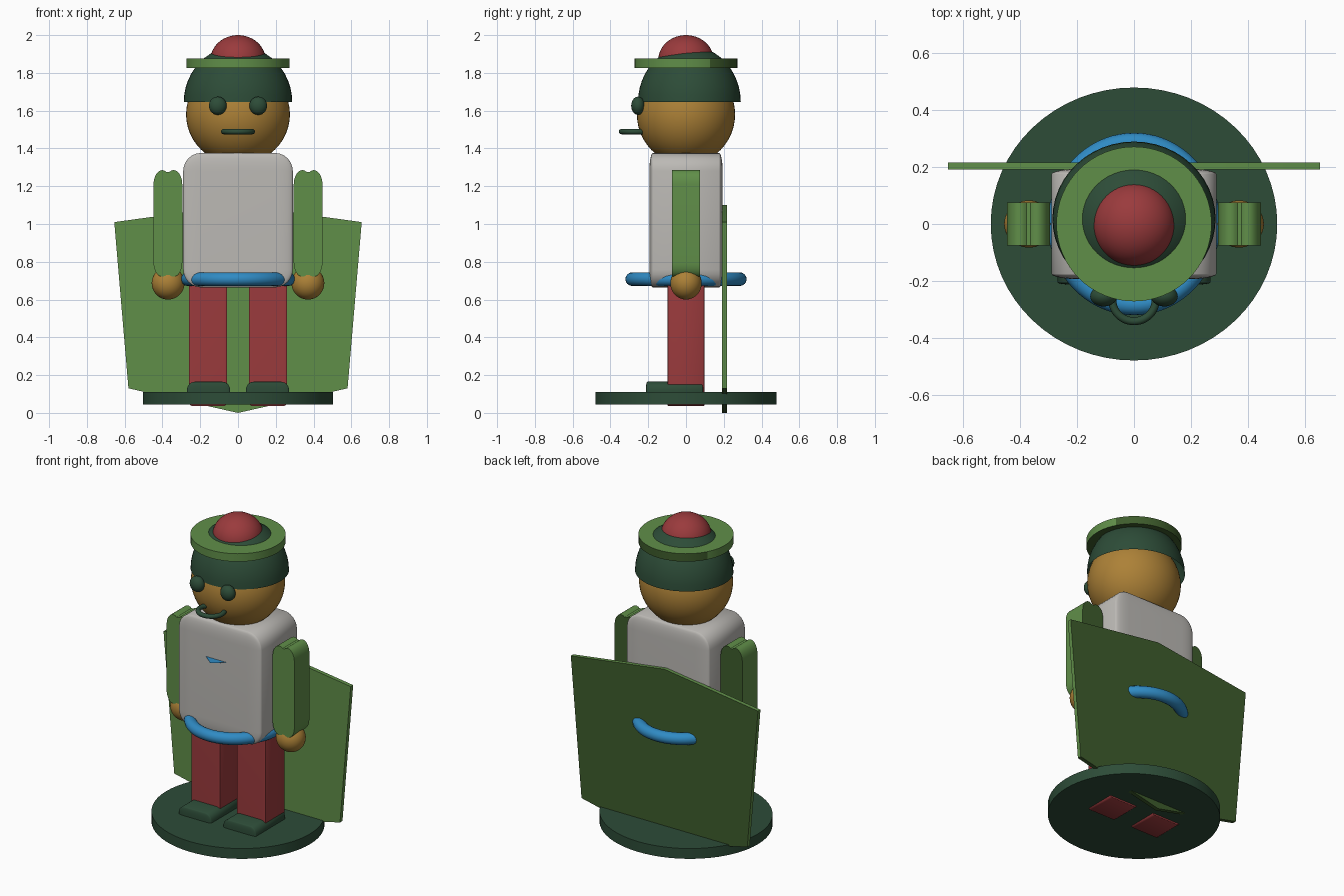
import bpy, bmesh
from math import sin, cos, radians, pi
from mathutils import Matrix, Vector

old = bpy.data.objects.get("Cube")
if old:
    bpy.data.objects.remove(old, do_unlink=True)


def material(name, rgb):
    m = bpy.data.materials.new(name)
    m.use_nodes = True
    m.diffuse_color = (*rgb, 1)
    m.node_tree.nodes["Principled BSDF"].inputs["Base Color"].default_value = (*rgb, 1)
    return m


DARK = material("dark green", (0.026, 0.072, 0.039))
GREEN = material("light green", (0.117, 0.272, 0.066))
OLIVE = material("olive green", (0.048, 0.107, 0.025))
SKIN = material("tan skin", (0.415, 0.22, 0.038))
GREY = material("warm grey", (0.5, 0.485, 0.46))
BLUE = material("blue", (0.029, 0.257, 0.55))
RED = material("red", (0.325, 0.043, 0.046))


def finish(name, bm, mat, angle=35):
    bmesh.ops.recalc_face_normals(bm, faces=bm.faces)
    me = bpy.data.meshes.new(name)
    bm.to_mesh(me)
    bm.free()
    me.materials.append(mat)
    ob = bpy.data.objects.new(name, me)
    bpy.context.collection.objects.link(ob)
    bpy.ops.object.select_all(action='DESELECT')
    ob.select_set(True)
    bpy.context.view_layer.objects.active = ob
    bpy.ops.object.shade_smooth_by_angle(angle=radians(angle))
    return ob


def olive_back(ob):
    # Darker cloth on the faces turned to the back or underneath
    ob.data.materials.append(OLIVE)
    for p in ob.data.polygons:
        if p.normal.y > 0.5 or p.normal.z < -0.9:
            p.material_index = 1


def placed(loc, scale):
    return Matrix.Translation(loc) @ Matrix.Diagonal((*scale, 1))


def ball(name, loc, radii, mat, half=False):
    bm = bmesh.new()
    bmesh.ops.create_uvsphere(bm, u_segments=48, v_segments=24, radius=1)
    if half:
        bmesh.ops.bisect_plane(bm, geom=bm.verts[:] + bm.edges[:] + bm.faces[:], dist=1e-4,
                               plane_co=(0, 0, 0), plane_no=(0, 0, 1), clear_inner=True)
    bm.transform(placed(loc, radii))
    return finish(name, bm, mat)


def disc(name, loc, radii, height, mat):
    bm = bmesh.new()
    bmesh.ops.create_cone(bm, cap_ends=True, segments=64, radius1=1, radius2=1, depth=1)
    bm.transform(placed(loc, (*radii, height)))
    return finish(name, bm, mat)


def soft_box(name, loc, size, bevel, mat, squeeze=5):
    # Bevel a box stretched in y, then squeeze it: wide rounding in xz, tight in y
    bm = bmesh.new()
    bmesh.ops.create_cube(bm, size=1)
    bm.transform(placed((0, 0, 0), (size[0], size[1] * squeeze, size[2])))
    bmesh.ops.bevel(bm, geom=bm.edges[:], offset=bevel, segments=6, profile=0.5, affect='EDGES')
    bm.transform(placed(loc, (1, 1 / squeeze, 1)))
    return finish(name, bm, mat)


def prism(name, outline, start, depth, mat):
    # Closed outline points swept along the depth vector
    bm = bmesh.new()
    face = bm.faces.new([bm.verts.new(Vector(p) + Vector(start)) for p in outline])
    ext = bmesh.ops.extrude_face_region(bm, geom=[face], use_keep_orig=True)
    moved = [g for g in ext["geom"] if isinstance(g, bmesh.types.BMVert)]
    bmesh.ops.translate(bm, verts=moved, vec=depth)
    return finish(name, bm, mat)


def ring(name, loc, radii, tube, mat, around=72, across=16):
    bm = bmesh.new()
    rows = []
    for i in range(around):
        a = 2 * pi * i / around
        row = []
        for j in range(across):
            b = 2 * pi * j / across
            row.append(bm.verts.new((loc[0] + (radii[0] + tube * cos(b)) * cos(a),
                                     loc[1] + (radii[1] + tube * cos(b)) * sin(a),
                                     loc[2] + tube * sin(b))))
        rows.append(row)
    for i in range(around):
        p, q = rows[i], rows[(i + 1) % around]
        for j in range(across):
            k = (j + 1) % across
            bm.faces.new((p[j], q[j], q[k], p[k]))
    return finish(name, bm, mat, 60)


# Stand and the cape passing through it
disc("stand", (0, 0, 0.078), (0.504, 0.48), 0.065, DARK)
cape = [(-0.655, 0, 1.01), (-0.58, 0, 0.13), (0, 0, 0),
        (0.58, 0, 0.13), (0.655, 0, 1.01), (0, 0, 1.1)]
olive_back(prism("cape", cape, (0, 0.191, 0), (0, 0.025, 0), GREEN))

# Torso, belt and the paper-thin chest point
soft_box("torso", (0, 0, 1.02), (0.58, 0.388, 0.712), 0.095, GREY)
ring("belt", (0, 0, 0.708), (0.267, 0.285), 0.036, BLUE)
chest = [(-0.094, -0.19, 0), (0.06, -0.19, 0), (-0.015, -0.255, 0)]
prism("chest_point", chest, (0, 0, 1.149), (0, 0, 0.0004), BLUE)

# Arm outline: two rounded lobes at each end with a shallow groove between
lobe = [(0.03 + 0.046 * cos(radians(a)), 0.207 + 0.075 * sin(radians(a)))
        for a in range(0, 121, 12)]
top = lobe + [(-x, z) for x, z in reversed(lobe)]
arm = [(x, 0, z) for x, z in top] + [(-x, 0, -z) for x, z in top]

for side, s in (("left", 1), ("right", -1)):
    olive_back(prism(side + "_arm", arm, (s * 0.371, -0.075, 1.003), (0, 0.15, 0), GREEN))
    ball(side + "_hand", (s * 0.37, 0, 0.687), (0.087, 0.083, 0.087), SKIN)
    soft_box(side + "_leg", (s * 0.159, 0, 0.362), (0.202, 0.197, 0.65), 0.018, RED)
    soft_box(side + "_shoe", (s * 0.156, -0.06, 0.11), (0.228, 0.305, 0.11), 0.042, DARK)
    ball(side + "_eye", (s * 0.107, -0.254, 1.626), (0.047, 0.036, 0.048), DARK)

# Head, mouth, hair cap, brim and crown
ball("head", (0, 0, 1.58), (0.275, 0.26, 0.265), SKIN)
ring("mouth", (0, -0.268, 1.489), (0.076, 0.074), 0.014, DARK)
ball("hair", (0, 0.018, 1.645), (0.287, 0.272, 0.298), DARK, half=True)
olive_back(disc("hat_brim", (0, 0, 1.85), (0.273, 0.272), 0.05, GREEN))
ball("hat_crown", (0, 0, 1.868), (0.146, 0.147, 0.132), RED)
